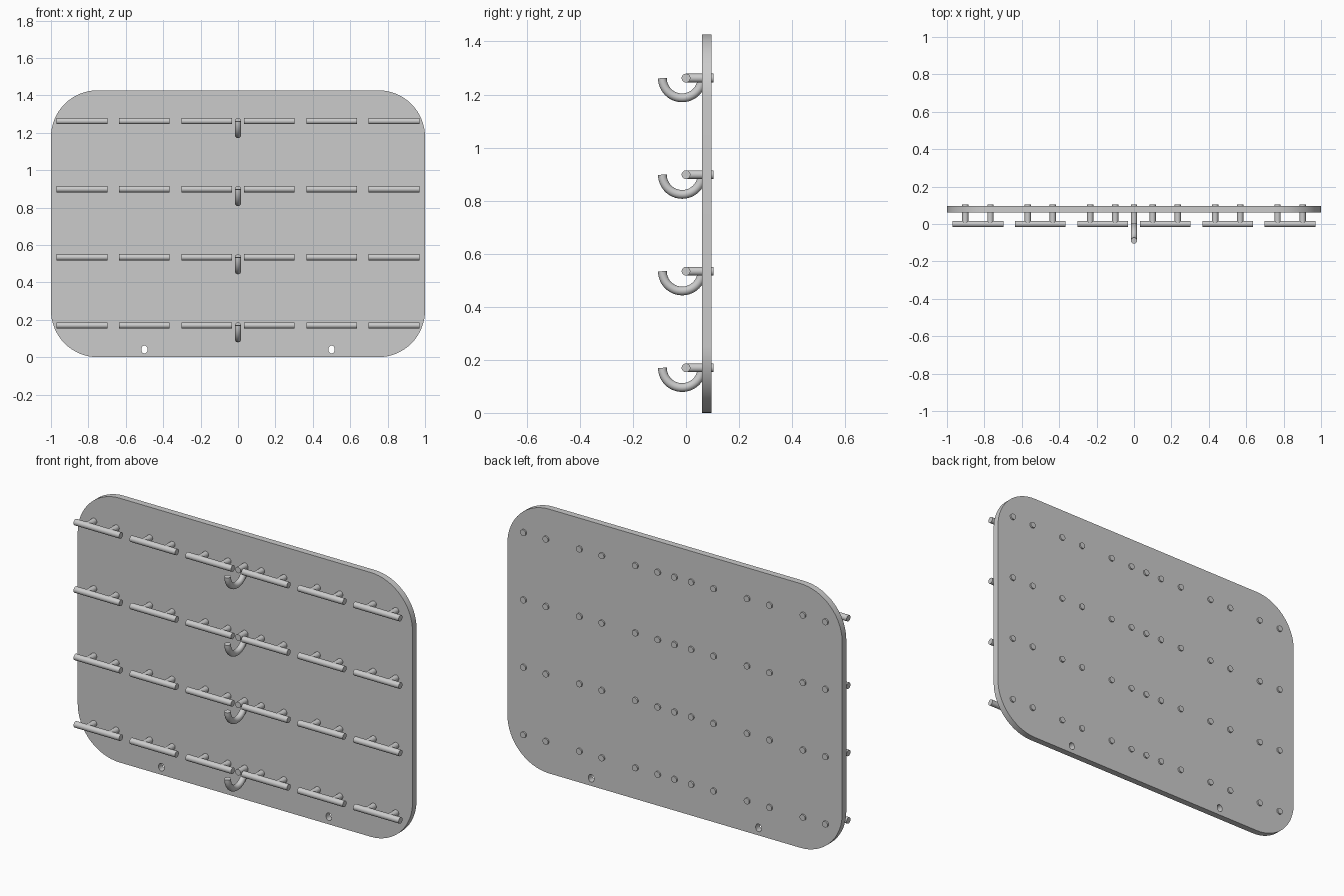
import bpy
from math import pi, cos, sin, radians

if "Cube" in bpy.data.objects:
    bpy.data.objects.remove(bpy.data.objects["Cube"])

ROD_R = 0.0165
BACK_Y = 0.104
ROWS = [0.17 + 0.364 * i for i in range(4)]
BAR_X = [-0.835, -0.501, -0.167, 0.167, 0.501, 0.835]


def arc(cx, cy, rx, ry, a0, a1, n):
    return [(cx + rx * cos(a0 + (a1 - a0) * i / n),
             cy + ry * sin(a0 + (a1 - a0) * i / n)) for i in range(n + 1)]


def add_spline(curve, pts, cyclic):
    s = curve.splines.new('POLY')
    s.points.add(len(pts) - 1)
    for p, co in zip(s.points, pts):
        p.co = (*co, 1)
    s.use_cyclic_u = cyclic


def finish(obj):
    bpy.ops.object.select_all(action='DESELECT')
    obj.select_set(True)
    bpy.context.view_layer.objects.active = obj
    if obj.type == 'CURVE':
        bpy.ops.object.convert(target='MESH')
    bpy.ops.object.shade_smooth_by_angle(angle=radians(35))


def curve_object(name, curve):
    obj = bpy.data.objects.new(name, curve)
    bpy.context.collection.objects.link(obj)
    return obj


def rod(name, loc, length, rot):
    bpy.ops.mesh.primitive_cylinder_add(vertices=24, radius=ROD_R, depth=length,
                                        location=loc, rotation=rot)
    obj = bpy.context.object
    obj.name = name
    finish(obj)


def post(name, x, z):
    rod(name, (x, BACK_Y / 2, z), BACK_Y, (pi / 2, 0, 0))


# Rounded back plate with two mounting holes
W, H, R = 1.0, 1.427, 0.25
outline = []
for cx, cz, a in ((W - R, H - R, 0), (R - W, H - R, pi / 2),
                  (R - W, R, pi), (W - R, R, 1.5 * pi)):
    outline += arc(cx, cz, R, R, a, a + pi / 2, 16)
plate = bpy.data.curves.new("back_plate", 'CURVE')
plate.dimensions = '2D'
plate.fill_mode = 'BOTH'
plate.extrude = 0.0175
add_spline(plate, [(x, z, 0) for x, z in outline], True)
for hx in (-0.5, 0.5):
    hole = arc(hx, 0.041, 0.017, 0.021, 0, 2 * pi, 24)[:-1]
    add_spline(plate, [(x, z, 0) for x, z in hole], True)
obj = curve_object("back_plate", plate)
obj.rotation_euler = (pi / 2, 0, 0)
obj.location = (0, 0.078, 0)
finish(obj)

for z in ROWS:
    # Horizontal bars, each on two posts through the plate
    for x in BAR_X:
        rod("bar", (x, 0, z), 0.272, (0, pi / 2, 0))
        for dx in (-0.067, 0.067):
            post("bar_post", x + dx, z)

    # Central half-round hook with its post
    hook = bpy.data.curves.new("hook", 'CURVE')
    hook.dimensions = '3D'
    hook.bevel_depth = ROD_R
    hook.bevel_resolution = 6
    hook.use_fill_caps = True
    add_spline(hook, [(0, y, h) for y, h in
                      arc(-0.0145, z, 0.0745, 0.0745, pi, 2 * pi, 24)], False)
    finish(curve_object("hook", hook))
    post("hook_post", 0, z)
